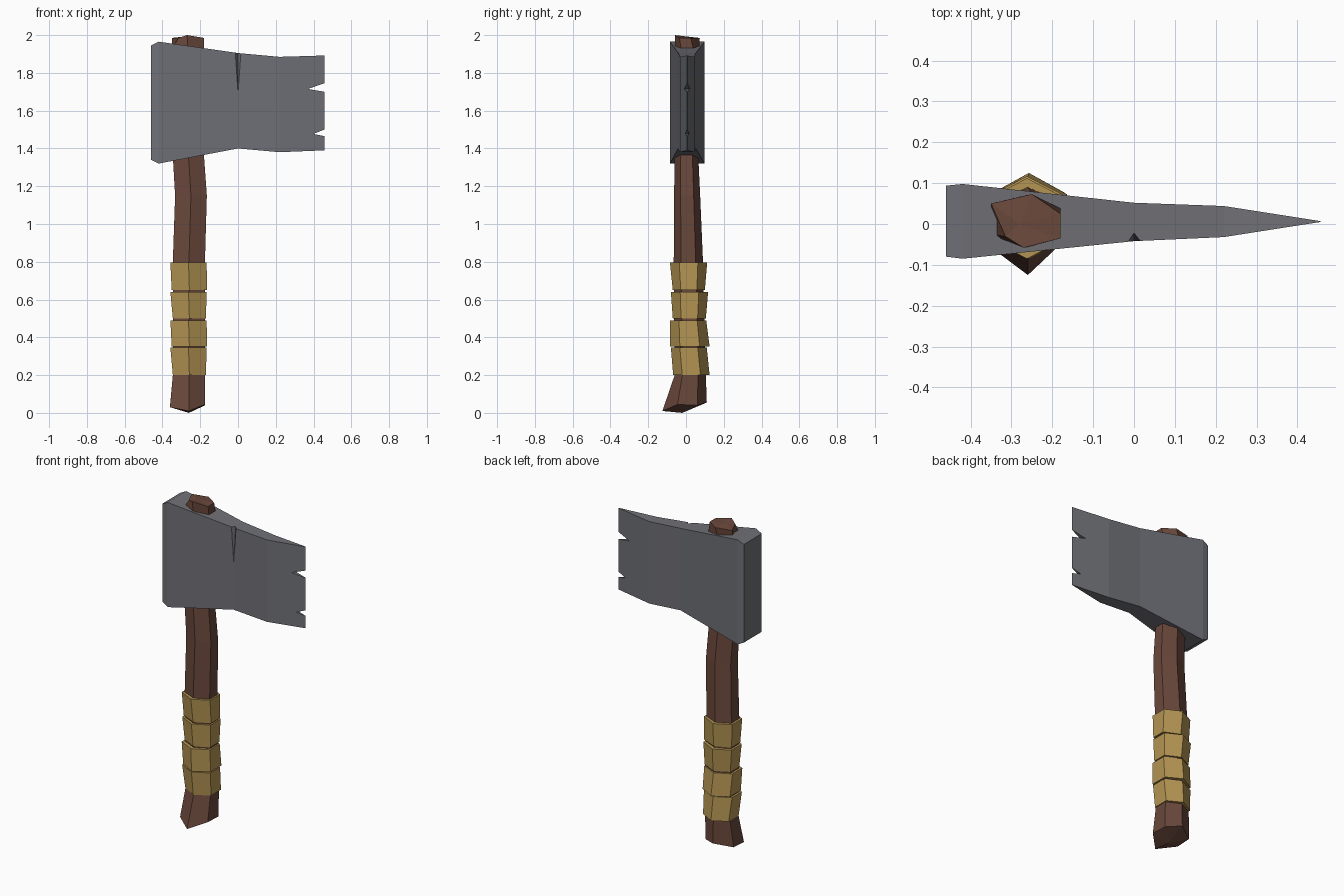
import bpy, bmesh

if "Cube" in bpy.data.objects:
    bpy.data.objects.remove(bpy.data.objects["Cube"])


def material(name, rgb):
    lin = [((c / 255 + 0.055) / 1.055) ** 2.4 for c in rgb]
    m = bpy.data.materials.new(name)
    m.diffuse_color = (*lin, 1)
    m.use_nodes = True
    m.node_tree.nodes["Principled BSDF"].inputs["Base Color"].default_value = m.diffuse_color
    return m


steel = material("grey steel", (112, 113, 119))
wood = material("brown wood", (106, 72, 60))
wrap = material("tan wrapping", (180, 149, 83))


def make(name, bm, mat):
    bmesh.ops.recalc_face_normals(bm, faces=bm.faces)
    me = bpy.data.meshes.new(name)
    bm.to_mesh(me)
    bm.free()
    me.materials.append(mat)
    ob = bpy.data.objects.new(name, me)
    bpy.context.collection.objects.link(ob)
    return ob


def hexagon(z, x0, x1, y0, y1):
    # Six-sided ring with corners pointing front and back
    c, q = (x0 + x1) / 2, (y1 - y0) / 4
    return [(c, y0, z), (x1, y0 + q, z), (x1, y1 - q, z),
            (c, y1, z), (x0, y1 - q, z), (x0, y0 + q, z)]


def loft(name, rings, mat, bottom=None, top=None):
    bm = bmesh.new()
    vs = [[bm.verts.new(p) for p in r] for r in rings]
    n = len(vs[0])
    for a, b in zip(vs, vs[1:]):
        for i in range(n):
            j = (i + 1) % n
            bm.faces.new((a[i], a[j], b[j], b[i]))
    for ring, centre in ((vs[0], bottom), (vs[-1], top)):
        if centre:
            c = bm.verts.new(centre)
            for i in range(n):
                bm.faces.new((ring[i], ring[(i + 1) % n], c))
        else:
            bm.faces.new(ring)
    return make(name, bm, mat)


# Handle: rough cut ends, slight bend in the middle
foot = [(-0.26, -0.125, 0.01), (-0.175, -0.045, 0.045), (-0.175, 0.06, 0.04),
        (-0.26, 0.11, 0.055), (-0.36, 0.05, 0.035), (-0.36, -0.05, 0.03)]
tip = [(-0.27, -0.058, 2.0), (-0.18, -0.035, 1.985), (-0.18, 0.025, 1.985),
       (-0.25, 0.073, 1.985), (-0.35, 0.05, 1.985), (-0.315, -0.03, 1.985)]
shaft = [hexagon(0.2, -0.345, -0.175, -0.06, 0.105),
         hexagon(0.8, -0.345, -0.175, -0.065, 0.09),
         hexagon(1.15, -0.333, -0.165, -0.063, 0.075),
         hexagon(1.36, -0.345, -0.18, -0.06, 0.065),
         hexagon(1.93, -0.35, -0.18, -0.058, 0.07)]
loft("handle", [foot] + shaft + [tip], wood, (-0.26, -0.02, 0), (-0.28, 0, 1.993))

# Grip wrapping: z range, then front/back at bottom and at top
bands = [(0.20, 0.345, -0.068, 0.125, -0.08, 0.11),
         (0.352, 0.49, -0.085, 0.125, -0.085, 0.107),
         (0.50, 0.64, -0.07, 0.105, -0.08, 0.117),
         (0.65, 0.795, -0.07, 0.10, -0.085, 0.112)]
for k, (z0, z1, f0, b0, f1, b1) in enumerate(bands):
    s = 0.006 * (k % 2)
    loft(f"grip_band_{k + 1}",
         [hexagon(z0, -0.345 - s, -0.17 + s, f0, b0),
          hexagon(z1, -0.358, -0.166, f1, b1)], wrap)

# Blade: stations along x with bottom, top, front, back
stations = [(-0.46, 1.34, 1.945, -0.08, 0.094), (-0.42, 1.32, 1.965, -0.085, 0.098),
            (0.0, 1.40, 1.905, -0.042, 0.052), (0.22, 1.38, 1.885, -0.032, 0.044),
            (0.457, 1.39, 1.892, 0.005, 0.007)]
# Chipped cutting edge, bottom to top
chips = [(0.457, 1.465), (0.40, 1.477), (0.457, 1.50),
         (0.457, 1.70), (0.37, 1.715), (0.457, 1.745)]
bm = bmesh.new()
for i, (a, b) in enumerate(zip(stations, stations[1:])):
    last = i == len(stations) - 2
    outline = [(a[0], a[1]), (b[0], b[1])] + (chips if last else []) + [(b[0], b[2]), (a[0], a[2])]
    sides = []
    for s in (3, 4):
        sides.append([bm.verts.new((x, a[s] + (b[s] - a[s]) * (x - a[0]) / (b[0] - a[0]), z))
                      for x, z in outline])
        bm.faces.new(sides[-1])
    n = len(outline)
    for k in range(n):
        j = (k + 1) % n
        inner = (k == n - 1 and i > 0) or (k == 1 and not last)
        if not inner:
            bm.faces.new((sides[0][k], sides[0][j], sides[1][j], sides[1][k]))
bmesh.ops.remove_doubles(bm, verts=bm.verts, dist=0.0005)
blade = make("blade", bm, steel)

# Crack in the front of the blade, cut with a wedge
bm = bmesh.new()
p = [bm.verts.new(c) for c in ((-0.027, -0.06, 1.93), (0.032, -0.06, 1.93),
                               (0.0, -0.02, 1.93), (0.0, -0.044, 1.67))]
for f in ((0, 1, 2), (0, 1, 3), (1, 2, 3), (2, 0, 3)):
    bm.faces.new([p[i] for i in f])
cutter = make("crack_cutter", bm, steel)
cutter.hide_render = True
mod = blade.modifiers.new("crack", "BOOLEAN")
mod.operation = "DIFFERENCE"
mod.solver = "EXACT"
mod.object = cutter
bpy.context.view_layer.objects.active = blade
bpy.ops.object.modifier_apply(modifier=mod.name)
bpy.data.objects.remove(cutter)
